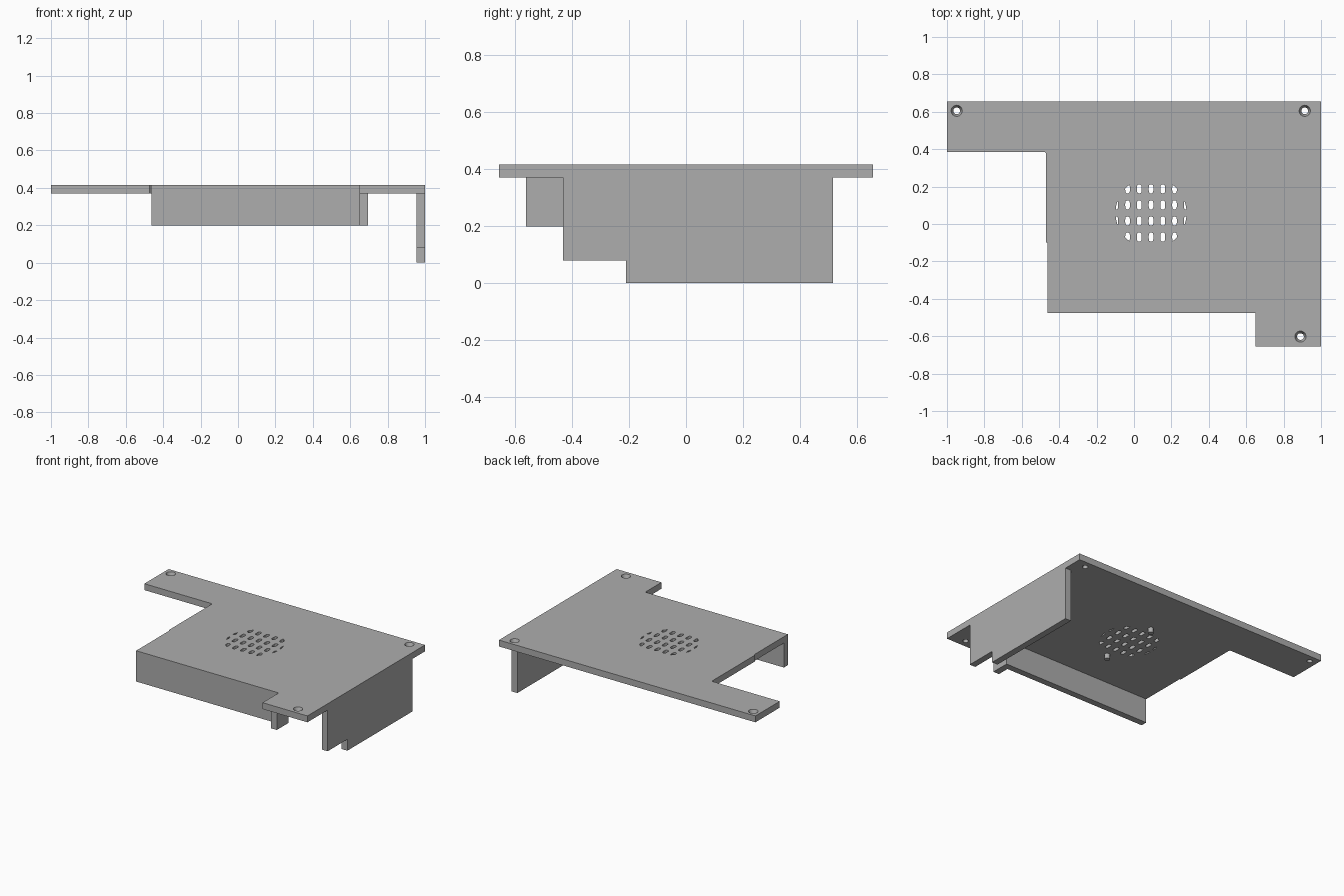
import bpy, bmesh, math

if "Cube" in bpy.data.objects:
    bpy.data.objects.remove(bpy.data.objects["Cube"])

GREY = (0.42, 0.42, 0.42, 1)
mat = bpy.data.materials.new("plain_grey")
mat.use_nodes = True
mat.diffuse_color = GREY
mat.node_tree.nodes["Principled BSDF"].inputs["Base Color"].default_value = GREY

BOTTOM, TOP, WALL = 0.37, 0.415, 0.045


def make(name, build):
    bm = bmesh.new()
    build(bm)
    bmesh.ops.recalc_face_normals(bm, faces=bm.faces)
    mesh = bpy.data.meshes.new(name)
    bm.to_mesh(mesh)
    bm.free()
    mesh.materials.append(mat)
    obj = bpy.data.objects.new(name, mesh)
    bpy.context.scene.collection.objects.link(obj)
    return obj


def extrude(bm, points, offset):
    """Fill an outline and sweep it along an offset."""
    face = bm.faces.new([bm.verts.new(p) for p in points])
    new = bmesh.ops.extrude_face_region(bm, geom=[face])["geom"]
    verts = [v for v in new if isinstance(v, bmesh.types.BMVert)]
    bmesh.ops.translate(bm, verts=verts, vec=offset)


def prism(bm, outline, z0, z1):
    extrude(bm, [(x, y, z0) for x, y in outline], (0, 0, z1 - z0))


def box(bm, x0, x1, y0, y1, z0, z1):
    prism(bm, [(x0, y0), (x1, y0), (x1, y1), (x0, y1)], z0, z1)


def ring(cx, cy, r, n=32):
    return [(cx + r * math.cos(2 * math.pi * i / n),
             cy + r * math.sin(2 * math.pi * i / n)) for i in range(n)]


def boolean(obj, cutter, operation):
    """Bake a boolean and discard the helper."""
    cutter.hide_render = True
    mod = obj.modifiers.new("cut", "BOOLEAN")
    mod.operation, mod.solver, mod.object = operation, "EXACT", cutter
    graph = bpy.context.evaluated_depsgraph_get()
    baked = bpy.data.meshes.new_from_object(obj.evaluated_get(graph))
    obj.modifiers.clear()
    obj.data = baked
    bpy.data.objects.remove(cutter)


# Top plate with a narrow arm and a front tab
fillet = [(-0.48 + 0.01 * math.sin(a), 0.375 + 0.01 * math.cos(a))
          for a in (math.pi / 2, math.pi / 4, 0)]
outline = [(-1, 0.655), (-1, 0.385)] + fillet[::-1] + [
    (-0.47, -0.1), (-0.462, -0.1), (-0.462, -0.475), (0.65, -0.475),
    (0.65, -0.655), (1, -0.655), (1, 0.655)]
plate = make("top_plate", lambda bm: prism(bm, outline, BOTTOM, TOP))

# Vent slots, trimmed to a circle
VX, VY, VR = 0.091, 0.059, 0.19


def slots(bm):
    half, radius = 0.012, 0.0125
    for col in range(-3, 4):
        for row in (-1.5, -0.5, 0.5, 1.5):
            if abs(col) == 3 and abs(row) > 1:
                continue
            cx, cy = VX + col * 0.0628, VY + row * 0.0858
            pts = [(x, y + math.copysign(half, y - cy))
                   for x, y in ring(cx, cy, radius, 18) if abs(y - cy) > 1e-5]
            pts += [(cx - radius, cy), (cx + radius, cy)]
            pts.sort(key=lambda p: math.atan2(p[1] - cy, p[0] - cx))
            prism(bm, pts, BOTTOM - 0.05, TOP + 0.05)


slot_cutter = make("slot_cutter", slots)
trim = make("vent_trim", lambda bm: prism(bm, ring(VX, VY, VR, 64), 0.2, 0.6))
boolean(slot_cutter, trim, "INTERSECT")
boolean(plate, slot_cutter, "DIFFERENCE")


# Countersunk screw holes
def sink(bm, x, y):
    levels = [(0.018, BOTTOM - 0.02), (0.018, BOTTOM + 0.015),
              (0.03, TOP), (0.03, TOP + 0.02)]
    loops = [[bm.verts.new((px, py, z)) for px, py in ring(x, y, r)]
             for r, z in levels]
    for a, b in zip(loops, loops[1:]):
        for i in range(len(a)):
            bm.faces.new((a[i - 1], a[i], b[i], b[i - 1]))
    bm.faces.new(loops[0])
    bm.faces.new(loops[-1])


for hx, hy in ((-0.948, 0.605), (0.913, 0.605), (0.89, -0.602)):
    hole = make("hole_cutter", lambda bm: sink(bm, hx, hy))
    boolean(plate, hole, "DIFFERENCE")

# Side wall with a stepped lower edge
profile = [(-0.43, BOTTOM), (-0.43, 0.08), (-0.21, 0.08), (-0.21, 0),
           (0.515, 0), (0.515, BOTTOM)]
make("side_wall", lambda bm: extrude(
    bm, [(1 - WALL, y, z) for y, z in profile], (WALL, 0, 0)))

# Front wall and the short return at its end
make("front_wall", lambda bm: box(
    bm, -0.462, 0.65, -0.475, -0.43, 0.198, BOTTOM))
make("front_wall_return", lambda bm: box(
    bm, 0.65, 0.65 + WALL, -0.56, -0.43, 0.198, BOTTOM))

# Fan locating pegs under the plate
for side, label in ((-1, "front"), (1, "back")):
    make(label + "_fan_peg", lambda bm: prism(
        bm, ring(VX, VY + side * 0.216, 0.018, 24), 0.335, BOTTOM))
